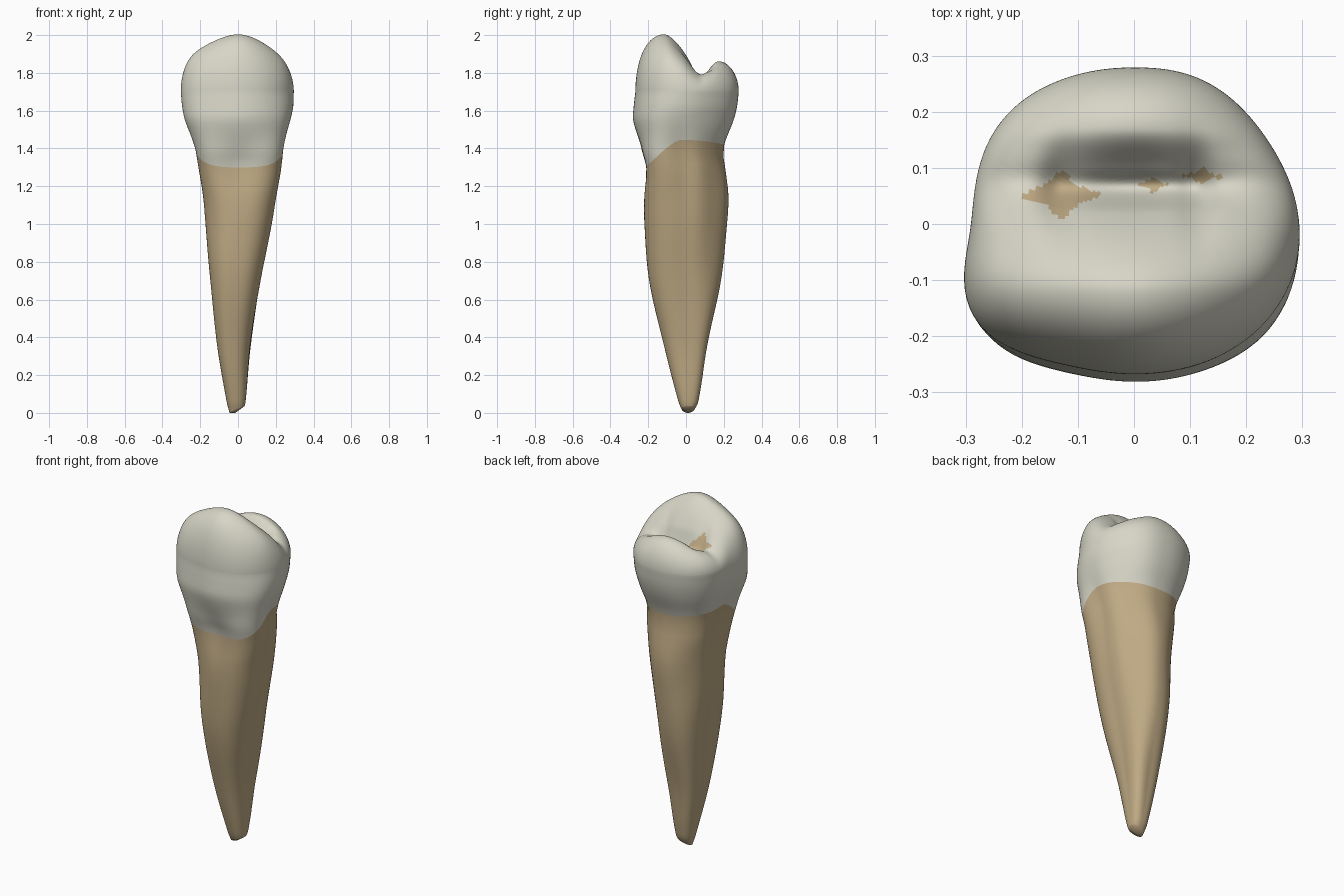
import bpy
import bmesh
from math import sin, cos, pi, exp, sqrt

SEGMENTS = 120
RIM = 1.7          # height where the crown wall turns into the chewing surface

# Height, then the left/right and front/back limits of each cross-section
SECTIONS = [
    (0.0, -.045, .025, -.015, .035),
    (.06, -.06, .04, -.04, .065),
    (.35, -.11, .065, -.115, .11),
    (.7, -.15, .125, -.195, .185),
    (1.0, -.18, .185, -.22, .217),
    (1.15, -.192, .207, -.22, .225),
    (1.3, -.205, .225, -.203, .207),
    (1.4, -.217, .235, -.233, .198),
    (1.55, -.268, .275, -.28, .252),
    (1.62, -.282, .29, -.277, .27),
    (RIM, -.29, .294, -.268, .279),
]

# Height, then how far each diagonal corner bulges: back +x, back -x, front -x, front +x
CORNERS = [
    (0.0, 0, 0, 0, 0),
    (.4, .014, .008, .008, 0),
    (.8, -.014, .003, .01, .006),
    (1.1, -.027, -.013, .005, .014),
    (1.33, -.025, .004, .042, .04),
    (1.5, -.01, .008, .032, .015),
    (RIM, -.008, .01, .03, -.002),
]

# Chewing surface from front to back: through the middle and along the sides
MIDDLE = [(-.3, 2.0), (-.12, 2.01), (-.05, 1.96), (.02, 1.86), (.063, 1.76),
          (.1, 1.792), (.168, 1.872), (.3, 1.88)]
SIDE = [(-.3, 1.945), (-.12, 1.96), (-.02, 1.9), (.07, 1.812), (.12, 1.825), (.17, 1.84), (.3, 1.84)]

# Stained patches in the fissure: centre and half sizes
STAINS = [(-.13, .052, .068, .042), (.035, .07, .028, .015), (.122, .085, .038, .014)]


def make_material(name, colour):
    mat = bpy.data.materials.new(name)
    mat.use_nodes = True
    mat.diffuse_color = (*colour, 1)
    mat.node_tree.nodes["Principled BSDF"].inputs["Base Color"].default_value = (*colour, 1)
    return mat


def smoothstep(a, b, v):
    t = max(0, min(1, (v - a) / (b - a)))
    return t * t * (3 - 2 * t)


def curve(table, v, col=1):
    """Smooth interpolation of one column of a table at v."""
    last = len(table) - 1
    v = max(table[0][0], min(table[last][0], v))
    i = next(k for k in range(last) if v <= table[k + 1][0])

    def slope(k):
        a, b = table[max(k - 1, 0)], table[min(k + 1, last)]
        return (b[col] - a[col]) / (b[0] - a[0])

    p, q = table[i], table[i + 1]
    h = q[0] - p[0]
    t = (v - p[0]) / h
    ease = t * t * (3 - 2 * t)
    return (p[col] + (q[col] - p[col]) * ease
            + h * slope(i) * t * (1 - t) ** 2 - h * slope(i + 1) * t * t * (1 - t))


def outline(z, angle):
    """Point on the rounded cross-section at a height."""
    x0, x1, y0, y1 = (curve(SECTIONS, z, c) for c in range(1, 5))
    c, s = cos(angle), sin(angle)
    crown = smoothstep(1.3, 1.6, z)
    # The front of the crown is rounder than the rest
    power = 2.3 - (.28 * crown if s < 0 else 0)
    r = (abs(c) ** power + abs(s) ** power) ** (-1 / power)
    # The crown narrows to the back, the root has a shallow groove on each side
    groove = .06 * smoothstep(.2, .7, z) * (1 - crown) * exp(-(s / .3) ** 2)
    x = c * r * (1 - .1 * crown * s * r) * (1 - groove)
    # Each quarter swells or shrinks towards its diagonal, in the crown more to the side
    quarter = int(angle / (pi / 2)) % 4
    bulge = curve(CORNERS, z, quarter + 1) * sin(2 * angle) ** 2 * (1 + crown * cos(2 * angle))
    return ((x0 + x1 + x * (x1 - x0)) / 2 + bulge * c,
            (y0 + y1 + s * r * (y1 - y0)) / 2 + bulge * s)


def neck_height(angle):
    """Line between root and crown: low in front, high on the sides and back."""
    s = sin(angle)
    if s < 0:
        return 1.445 - .145 * smoothstep(0, 1, -s)
    return 1.445 - .025 * s * s


def chewing_height(x, y):
    side = smoothstep(0, .23, abs(x))
    h = curve(MIDDLE, y) * (1 - side) + curve(SIDE, y) * side
    # Two small grooves run down the inner slope of the front cusp into pits
    for gx in (-.135, .11):
        h -= .025 * exp(-((x - gx) / .03) ** 2) * exp(-((y - .06) / .07) ** 2)
    return h


def stained(p):
    """Star-shaped patch test."""
    return any(sqrt(abs(p.x - cx) / rx) + sqrt(abs(p.y - cy) / ry) < 1.32
               and abs(p.x - cx) < rx and abs(p.y - cy) < ry
               for cx, cy, rx, ry in STAINS)


def loft(name, rings, pole, materials, flip=False, rule=None):
    """Skin a stack of rings and close the last one onto a pole."""
    bm = bmesh.new()
    loops = [[bm.verts.new(p) for p in ring] for ring in rings]
    for a, b in zip(loops, loops[1:]):
        for i in range(SEGMENTS):
            j = (i + 1) % SEGMENTS
            bm.faces.new((a[i], a[j], b[j], b[i]))
    tip = bm.verts.new(pole)
    for i in range(SEGMENTS):
        bm.faces.new((loops[-1][i], loops[-1][(i + 1) % SEGMENTS], tip))
    if flip:
        bmesh.ops.reverse_faces(bm, faces=bm.faces[:])
    for f in bm.faces:
        f.smooth = True
        if rule and rule(f.calc_center_median()):
            f.material_index = 1
    mesh = bpy.data.meshes.new(name)
    bm.to_mesh(mesh)
    bm.free()
    for m in materials:
        mesh.materials.append(m)
    obj = bpy.data.objects.new(name, mesh)
    bpy.context.collection.objects.link(obj)
    return obj


cube = bpy.data.objects.get("Cube")
if cube:
    bpy.data.objects.remove(cube, do_unlink=True)

enamel = make_material("enamel ivory", (.68, .67, .57))
dentine = make_material("root tan", (.52, .40, .23))
angles = [2 * pi * i / SEGMENTS for i in range(SEGMENTS)]

# Root: from the neck line down to a slanted tip
STEPS = 36
root_rings = []
for k in range(STEPS + 1):
    ring = []
    for a in angles:
        top, low = neck_height(a), .018 * (1 + cos(a))
        z = top + (low - top) * sin(pi / 2 * k / STEPS)
        ring.append((*outline(z, a), z))
    root_rings.append(ring)
loft("root", root_rings, (-.015, .01, .0), [dentine], flip=True)

# Crown: wall from the neck line to the rim
WALL, CAP = 14, 64
crown_rings = []
for k in range(WALL):
    ring = []
    for a in angles:
        z = neck_height(a) + (RIM - neck_height(a)) * k / WALL
        ring.append((*outline(z, a), z))
    crown_rings.append(ring)


# Crown: rounded shoulder, two cusps and the fissure between them
def cap_point(scale, angle):
    x, y = (v * scale for v in outline(RIM, angle))
    shoulder = sqrt(max(0, 1 - scale ** 4))
    return x, y, RIM + (chewing_height(x, y) - RIM) * shoulder


for k in range(CAP):
    crown_rings.append([cap_point(cos(pi / 2 * k / CAP), a) for a in angles])
loft("crown", crown_rings, cap_point(0, 0), [enamel, dentine],
     rule=lambda p: p.z > RIM and stained(p))
